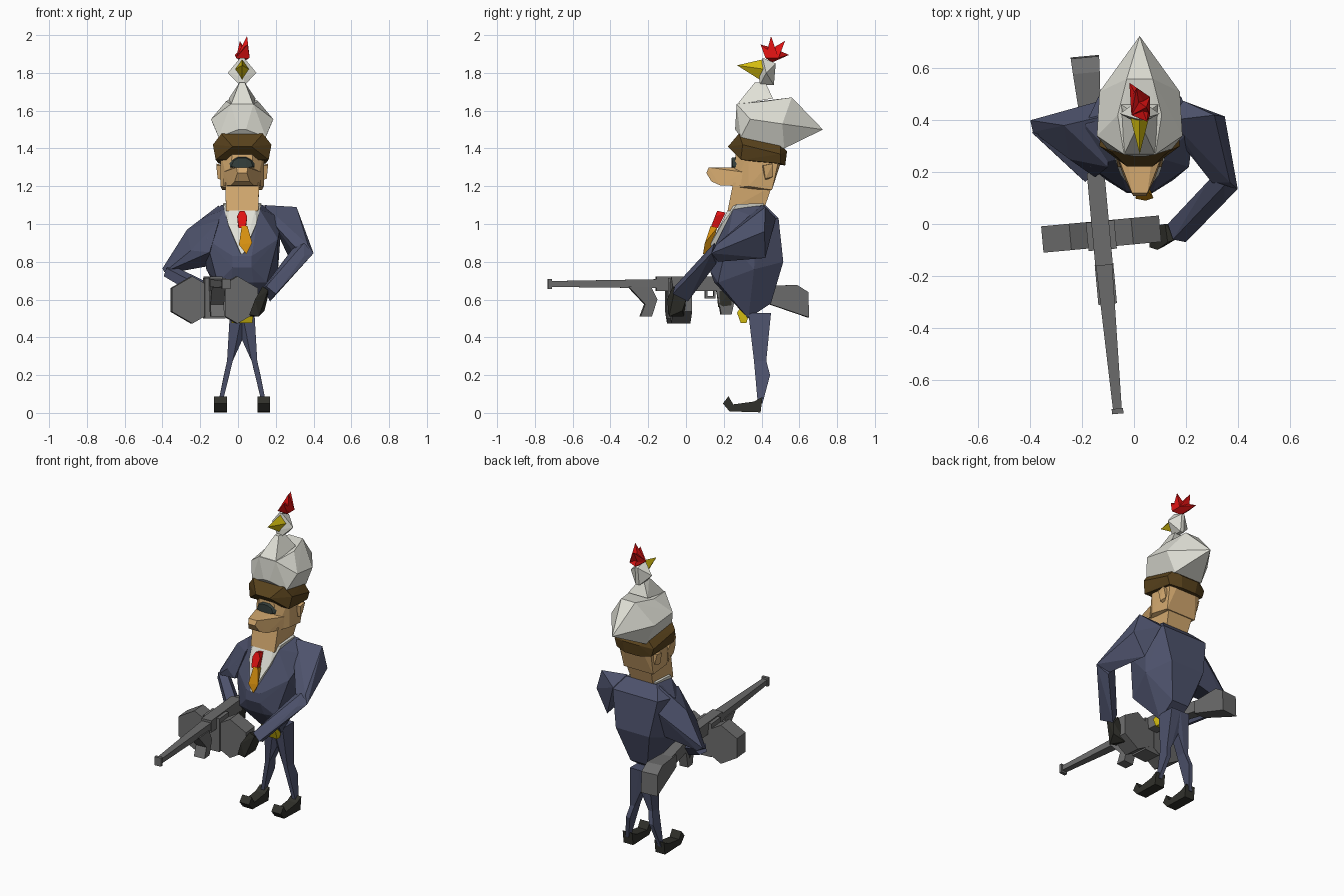
import bpy, bmesh, math
from mathutils import Matrix, Vector

CX = 0.022  # symmetry plane of the figure


def mat(name, r, g, b):
    m = bpy.data.materials.new(name)
    m.diffuse_color = (r, g, b, 1)
    return m


SUIT = mat("navy suit", .075, .085, .15)
WHITE = mat("off white", .74, .74, .67)
SKIN = mat("skin", .66, .40, .16)
BROWN = mat("brown", .10, .055, .012)
RED = mat("red", .75, .006, .006)
YELLOW = mat("yellow", .65, .5, .005)
ORANGE = mat("orange", .68, .28, .005)
BLACK = mat("black leather", .03, .03, .024)
GREY = mat("gun grey", .15, .15, .15)
LENS = mat("dark lens", .035, .05, .045)


def finish(bm, name, material, matrix=None):
    bmesh.ops.recalc_face_normals(bm, faces=bm.faces)
    if matrix:
        bm.transform(matrix)
    me = bpy.data.meshes.new(name)
    bm.to_mesh(me)
    bm.free()
    me.materials.append(material)
    ob = bpy.data.objects.new(name, me)
    bpy.context.collection.objects.link(ob)
    return ob


def hull(name, pts, material, mirror=False, matrix=None):
    """Faceted convex solid; mirror=True takes x as the distance from the symmetry plane."""
    if mirror:
        pts = [(CX + s * x, y, z) for x, y, z in pts for s in (1, -1)]
    bm = bmesh.new()
    for p in pts:
        bm.verts.new(p)
    bmesh.ops.remove_doubles(bm, verts=bm.verts, dist=1e-4)
    bmesh.ops.convex_hull(bm, input=bm.verts)
    bmesh.ops.delete(bm, geom=[v for v in bm.verts if not v.link_faces], context='VERTS')
    bmesh.ops.dissolve_limit(bm, angle_limit=.02, verts=bm.verts, edges=bm.edges)
    return finish(bm, name, material, matrix)


def prism(name, profile, x, half, material, matrix=None):
    """Side profile of (y, z) points extruded across x."""
    bm = bmesh.new()
    f = bm.faces.new([bm.verts.new((x - half, y, z)) for y, z in profile])
    new = bmesh.ops.extrude_face_region(bm, geom=[f])["geom"]
    bmesh.ops.translate(bm, vec=(2 * half, 0, 0),
                        verts=[v for v in new if isinstance(v, bmesh.types.BMVert)])
    return finish(bm, name, material, matrix)


def limb(name, a, ra, b, rb, material, n=5):
    """Tapered faceted tube from a to b."""
    a, b = Vector(a), Vector(b)
    q = (b - a).to_track_quat('Z', 'Y')
    ring = [Vector((math.cos(t), math.sin(t), 0)) for t in (2 * math.pi * i / n for i in range(n))]
    return hull(name, [c + q @ (r * v) for c, r in ((a, ra), (b, rb)) for v in ring], material)


def box(x, y0, y1, z0, z1):
    return [(sx * x, y, z) for sx in (-1, 1) for y in (y0, y1) for z in (z0, z1)]


# legs and curled shoes
for s, side in ((-1, "left"), (1, "right")):
    def m(pts):
        return [(CX + s * x, y, z) for x, y, z in pts]
    knee = [(x, y, .275) for x in (.05, .08) for y in (.36, .425)]
    hull(side + "_thigh", m([(x, y, .53) for x in (0, .065) for y in (.33, .45)]
                            + [(0, .37, .385), (0, .43, .385)] + knee), SUIT)
    hull(side + "_shin", m(knee + [(x, y, .2) for x in (.068, .097) for y in (.38, .445)]
                           + [(x, y, .05) for x in (.105, .127) for y in (.38, .405)]), SUIT)
    prism(side + "_shoe", [(.395, .003), (.405, .085), (.36, .06), (.25, .045), (.225, .088),
                           (.195, .05), (.23, .008)], CX + s * .114, .034, BLACK)

# jacket body, shirt, tie, belt flap
hull("jacket", [(.09, .25, 1.08), (.11, .42, 1.1), (.16, .49, 1.03), (.21, .38, 1.03), (.19, .22, .92),
                (.05, .125, .83), (.05, .12, .77), (.13, .17, .69), (.06, .15, .69), (.055, .33, .5),
                (.12, .515, .8), (.06, .45, .58), (.19, .36, .76)], SUIT, True)
hull("shirt", [(.102, .27, 1.105), (.07, .225, 1.08), (.1, .41, 1.11), (.075, .19, 1.0),
               (.006, .1, .84), (.05, .4, .9)], WHITE, True)
hull("tie_knot", [(.012, .165, 1.07), (.027, .155, 1.04), (.018, .13, .98), (.012, .21, 1.06),
                  (.02, .17, .98)], RED, True)
hull("tie_blade", [(.02, .13, .99), (.05, .13, .99), (.005, .098, .89), (.075, .1, .9), (.045, .09, .84),
                   (.02, .165, .98), (.05, .165, .98), (.04, .13, .85)], ORANGE)
hull("belt_flap", [(.045, .29, .56), (.058, .27, .53), (.055, .29, .475), (.055, .32, .475),
                   (.05, .34, .55)], YELLOW, True)

# arm bent out, its hand on the grip
hull("left_upper_arm", [(-.10, .42, 1.1), (-.10, .22, 1.02), (-.13, .475, .95), (-.27, .38, .97),
                        (-.4, .4, .765), (-.39, .355, .745), (-.36, .40, .74), (-.25, .25, .86),
                        (-.15, .18, .85), (-.14, .42, .78)], SUIT)
limb("left_forearm", (-.365, .37, .745), .04, (-.17, .2, .64), .05, SUIT)
hull("left_hand", [(-.19, .22, .67), (-.18, .17, .64), (-.12, .16, .66), (-.11, .24, .65),
                   (-.18, .22, .57), (-.12, .17, .56), (-.12, .24, .57)], BLACK)
# arm reaching forward, its hand on the drum
hull("right_upper_arm", [(.14, .4, 1.1), (.19, .475, 1.03), (.31, .42, 1.09), (.35, .415, .96),
                         (.19, .3, 1.0), (.27, .42, .82), (.37, .16, .89), (.4, .135, .845),
                         (.30, .16, .88), (.33, .17, .80)], SUIT)
hull("right_forearm", [(.4, .135, .845), (.35, .15, .9), (.29, .17, .87), (.33, .16, .79), (.35, .1, .83),
                       (.2, -.07, .63), (.15, -.06, .67), (.13, 0, .66), (.17, .01, .59)], SUIT)
hull("right_hand", [(.16, -.06, .65), (.13, -.07, .67), (.12, 0, .65), (.155, 0, .6), (.09, -.1, .6),
                    (.06, -.09, .52), (.06, -.01, .51), (.11, -.09, .51), (.14, -.02, .54)], BLACK)

# head
hull("neck", [(.085, .22, 1.07), (.075, .41, 1.07), (.09, .25, 1.22), (.09, .455, 1.2)], SKIN, True)
hull("head", [(.07, .25, 1.19), (.06, .275, 1.3), (.05, .265, 1.4), (.115, .33, 1.2), (.115, .33, 1.38),
              (.105, .455, 1.18), (.115, .5, 1.38), (.06, .51, 1.35)], SKIN, True)
hull("snout", [(.1, .3, 1.275), (.1, .29, 1.2), (.05, .28, 1.3), (.03, .12, 1.3), (.025, .108, 1.27),
               (.04, .135, 1.225), (.06, .18, 1.205)], SKIN, True)
hull("eyewear", [(.057, .245, 1.305), (.045, .245, 1.335), (.02, .24, 1.35), (.02, .24, 1.295),
                 (.075, .29, 1.29), (.075, .29, 1.335), (.03, .3, 1.36)], LENS, True)
for s, side in ((-1, "left"), (1, "right")):
    hull(side + "_ear", [(CX + s * x, y, z) for x, y, z in
                         [(.1, .40, 1.31), (.1, .42, 1.23), (.137, .41, 1.31), (.13, .42, 1.24),
                          (.137, .46, 1.32), (.12, .46, 1.25), (.1, .46, 1.31)]], SKIN)

# hat band
hull("hat_band", [(.01, .235, 1.4), (.14, .29, 1.34), (.125, .5, 1.32), (.05, .525, 1.31),
                  (.155, .3, 1.42), (.05, .222, 1.41), (.14, .5, 1.37), (.06, .535, 1.385),
                  (.11, .28, 1.478), (.1, .5, 1.42)], BROWN, True)

# bird-shaped hat
hull("bird_body", [(.125, .29, 1.46), (.1, .52, 1.40), (.165, .34, 1.555), (.155, .51, 1.53),
                   (.02, .26, 1.5), (.06, .268, 1.635), (.05, .56, 1.67), (.085, .42, 1.65),
                   (0, .725, 1.5)], WHITE, True)
hull("bird_neck", [(.06, .268, 1.63), (.07, .46, 1.665), (.035, .32, 1.69), (.035, .44, 1.69),
                   (.014, .365, 1.75), (.014, .42, 1.75)], WHITE, True)
hull("bird_head", [(.012, .39, 1.735), (.012, .465, 1.735), (.076, .425, 1.8), (.01, .405, 1.88),
                   (.01, .475, 1.85), (.01, .39, 1.78)], WHITE, True)
hull("beak", [(0, .27, 1.84), (0, .4, 1.87), (0, .405, 1.755), (.036, .41, 1.82)], YELLOW, True)
for i, tip in enumerate([(.05, .395, 1.95), (.048, .45, 1.995), (.01, .525, 1.97), (-.018, .545, 1.895)]):
    hull(f"comb_spike_{i + 1}", [(x, y, z) for x in (-.01, .062) for y, z in ((.42, 1.88), (.49, 1.88))]
         + [(CX, .44, 1.92), (CX, .47, 1.93), (CX, .455, 1.855), tip], RED)

# gun, built along y then turned
G = Matrix.Translation((-.13, 0, 0)) @ Matrix.Rotation(.092, 4, 'Z')
hull("barrel", [p for p in box(.032, -.14, -.14, .66, .708)] + box(.017, -.72, -.72, .667, .698),
     GREY, matrix=G)
hull("muzzle", box(.022, -.735, -.715, .655, .71), GREY, matrix=G)
hull("receiver", box(.034, -.16, .2, .645, .722), GREY, matrix=G)
hull("stock_neck", box(.028, .18, .18, .64, .715) + box(.035, .45, .45, .6, .67), GREY, matrix=G)
hull("stock", [(s * w, y, z) for s in (-1, 1) for w, y, z in
               [(.04, .4, .67), (.04, .4, .59), (.052, .585, .678), (.055, .645, .64), (.055, .65, .505)]],
     GREY, matrix=G)
prism("front_grip", [(-.31, .67), (-.19, .67), (-.155, .6), (-.185, .51), (-.245, .51), (-.22, .575)],
      0, .036, GREY, G)
prism("pistol_grip", [(.16, .66), (.27, .66), (.24, .52), (.185, .52)], 0, .028, GREY, G)
prism("trigger_guard", [(.1, .65), (.1, .605), (.155, .605), (.155, .65), (.145, .65), (.145, .618),
                        (.112, .618), (.112, .65)], 0, .012, GREY, G)
hull("magazine_feed", box(.055, -.1, .01, .5, .715), GREY, matrix=G)
for s, side in ((-1, "left"), (1, "right")):
    hexagon = [(s * .12 + .125 * math.sin(i * math.pi / 3), .125 * math.cos(i * math.pi / 3) + .598)
               for i in range(6)]
    hull(side + "_drum", [(x, y, z) for x, z in hexagon for y in (-.09, .012)], GREY, matrix=G)
